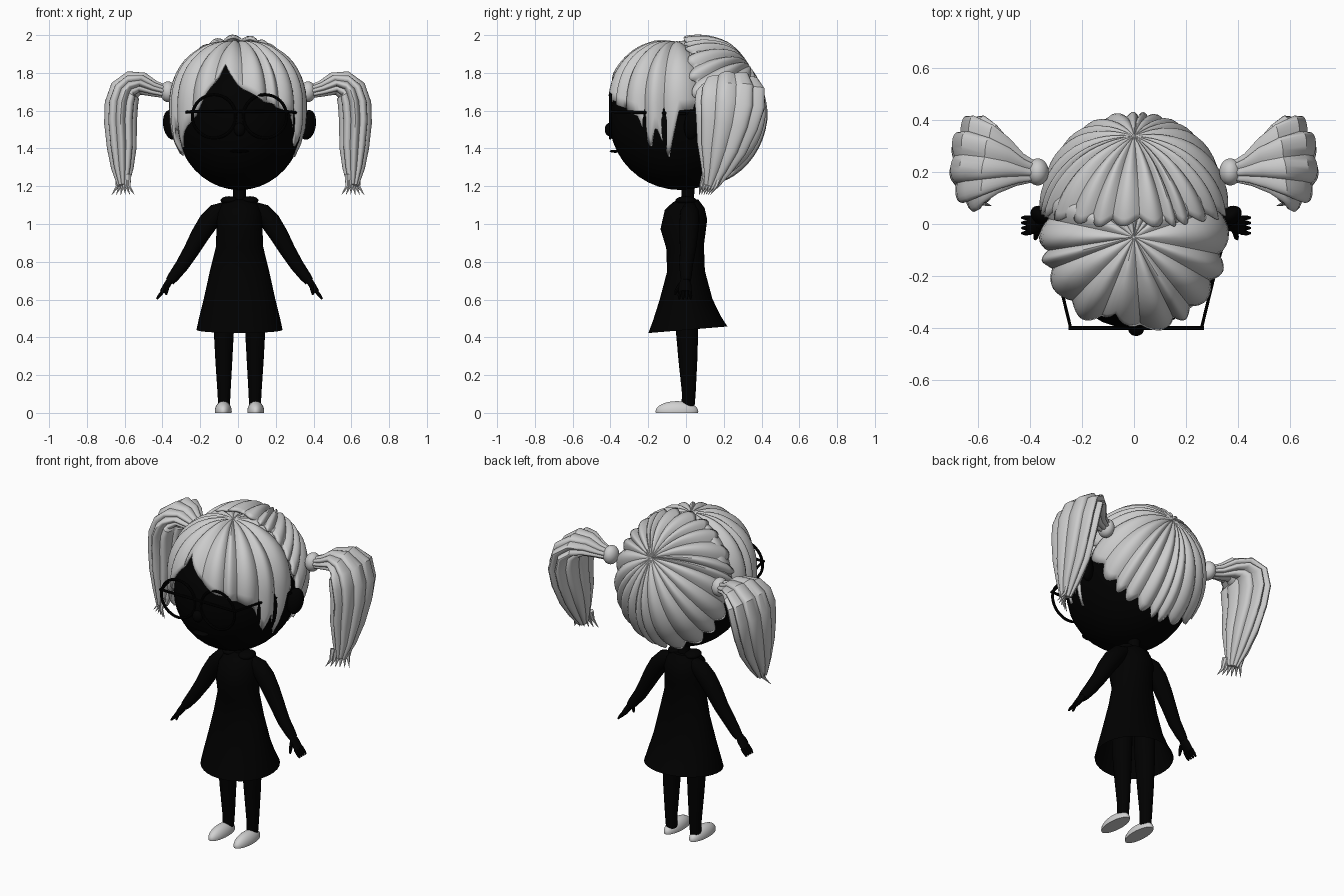
import bpy, bmesh, math
from mathutils import Vector

if "Cube" in bpy.data.objects:
    bpy.data.objects.remove(bpy.data.objects["Cube"])


def material(name, value):
    m = bpy.data.materials.new(name)
    m.use_nodes = True
    color = (value, value, value, 1)
    m.diffuse_color = color
    m.node_tree.nodes["Principled BSDF"].inputs["Base Color"].default_value = color
    return m


BLACK = material("black", 0.0)
HAIR = material("light grey hair", 0.6)
SHOE = material("pale grey shoes", 0.64)
parts = []


def finish(name, bm, mat):
    bmesh.ops.remove_doubles(bm, verts=bm.verts, dist=0.0001)
    bmesh.ops.recalc_face_normals(bm, faces=bm.faces)
    me = bpy.data.meshes.new(name)
    bm.to_mesh(me)
    bm.free()
    me.materials.append(mat)
    ob = bpy.data.objects.new(name, me)
    bpy.context.collection.objects.link(ob)
    parts.append(ob)
    return ob


def loft(name, rings, mat, caps=(False, False)):
    """Skin a list of closed rings of points."""
    bm = bmesh.new()
    rows = [[bm.verts.new(p) for p in ring] for ring in rings]
    n = len(rows[0])
    for a, b in zip(rows, rows[1:]):
        for i in range(n):
            j = (i + 1) % n
            bm.faces.new((a[i], a[j], b[j], b[i]))
    for cap, row in zip(caps, (rows[0], rows[-1])):
        if cap:
            bm.faces.new(row)
    return finish(name, bm, mat)


def tube(name, path, mat, ref=(0, 1, 0), sides=20, lobes=0, depth=0, caps=(True, True)):
    """Path of (x, y, z, half width along ref, half thickness); lobes flute the section."""
    centres = [Vector(p[:3]) for p in path]
    ref = Vector(ref)
    rings = []
    for i, (c, p) in enumerate(zip(centres, path)):
        t = (centres[min(i + 1, len(path) - 1)] - centres[max(i - 1, 0)]).normalized()
        v = t.cross(ref).normalized()
        u = v.cross(t)
        ring = []
        for k in range(sides):
            a = math.tau * k / sides
            r = 1 - depth * (1 - abs(math.sin(a * lobes / 2))) if lobes else 1
            ring.append(c + u * (p[3] * r * math.cos(a)) + v * (p[4] * r * math.sin(a)))
        rings.append(ring)
    return loft(name, rings, mat, caps)


def ball(name, centre, radii, mat, flat_base=False):
    bm = bmesh.new()
    bmesh.ops.create_uvsphere(bm, u_segments=32, v_segments=20, radius=1)
    for v in bm.verts:
        v.co = Vector(centre) + Vector(a * b for a, b in zip(v.co, radii))
        if flat_base:
            v.co.z = max(v.co.z, 0)
    return finish(name, bm, mat)


def lookup(table, x):
    for (x0, y0), (x1, y1) in zip(table, table[1:]):
        if x <= x1:
            return y0 + (y1 - y0) * (x - x0) / (x1 - x0)
    return table[-1][1]


def hair_cap(name, strands, point, steps=14, per=8):
    """Fluted shell of uneven strands from a crown; point(angle, t, lobe) places it."""
    n = strands * per
    rings = []
    for s in range(steps + 1):
        ring = []
        for i in range(n):
            b = math.tau * i / n - math.pi
            a = b + 0.09 * math.sin(3 * b + 1) + 0.04 * math.sin(7 * b)
            a = (a + math.pi) % math.tau - math.pi
            ring.append(point(a, max(s / steps, 0.005), abs(math.sin(b * strands / 2))))
        rings.append(ring)
    ob = loft(name, rings, HAIR, (True, False))
    mod = ob.modifiers.new("thickness", "SOLIDIFY")
    mod.thickness = 0.015
    return ob


# Fringe: lower edge height by angle from the front
EDGE = [(-180, 1.85), (-130, 1.62), (-92, 1.6), (-82, 1.35), (-73, 1.52), (-65, 1.4),
        (-54, 1.5), (-35, 1.62), (-14, 1.84), (3, 1.72), (20, 1.66), (45, 1.6),
        (56, 1.57), (65, 1.4), (73, 1.52), (82, 1.35), (92, 1.6), (130, 1.62), (180, 1.85)]


def fringe(a, t, lobe):
    k = 2.2
    height = lookup(EDGE, math.degrees(a)) - 1.62
    u = height / (0.345 if height > 0 else 0.5)
    theta = t * math.acos(math.copysign(abs(u) ** (k / 2), u))
    c = math.cos(theta)
    up = math.copysign(abs(c) ** (2 / k), c)
    out = math.sin(theta) ** (2 / k)
    out *= 0.965 + 0.085 * lobe * min(1, 2 * t)
    z = 1.62 + up * (0.345 if up > 0 else 0.5) + 0.02 * lobe * min(1, 4 * t) * max(up, 0)
    return Vector((0.348 * out * math.sin(a), -0.05 - 0.36 * out * math.cos(a), z))


hair_cap("front_hair", 17, fringe)

# Back hair: strands around a tilted crown
CROWN = Vector((0, 0.79, 0.61))
FORWARD = Vector((0, -0.61, 0.79))
REACH = [(0, 62), (45, 70), (90, 92), (135, 100), (180, 104)]


def back(a, t, lobe):
    theta = math.radians(lookup(REACH, abs(math.degrees(a)))) * t * (0.93 + 0.07 * lobe)
    side = FORWARD * math.cos(a) + Vector((1, 0, 0)) * math.sin(a)
    d = CROWN * math.cos(theta) + side * math.sin(theta)
    d *= 0.965 + 0.06 * lobe * min(1, 2.5 * t)
    return Vector((0.355 * d.x, 0.06 + 0.365 * d.y, 1.6 + 0.395 * d.z))


hair_cap("back_hair", 24, back)

# Head and face
ball("head", (0, -0.03, 1.55), (0.338, 0.375, 0.37), BLACK)
ball("nose", (0, -0.405, 1.5), (0.03, 0.025, 0.035), BLACK)
ball("mouth", (0, -0.375, 1.385), (0.05, 0.03, 0.008), BLACK)
tube("neck", [(0, 0.01, 1.08, 0.045, 0.045), (0, 0.01, 1.14, 0.033, 0.033),
              (0, 0.01, 1.22, 0.036, 0.036)], BLACK)

# Dress, open below
tube("dress", [(0, 0.01, 0.44, 0.21, 0.228), (0, 0.005, 0.5, 0.18, 0.215),
               (0, 0, 0.6, 0.14, 0.19), (0, 0, 0.75, 0.1, 0.157),
               (0, -0.005, 0.88, 0.1, 0.125), (0, -0.015, 0.97, 0.12, 0.122),
               (0, 0, 1.05, 0.115, 0.118), (0, 0.015, 1.1, 0.085, 0.098),
               (0, 0.015, 1.13, 0.05, 0.065)], BLACK, sides=32, caps=(False, True))

# Glasses front
tube("glasses_bridge", [(-0.26, -0.4, 1.595, 0.008, 0.008), (0.26, -0.4, 1.595, 0.008, 0.008)],
     BLACK, sides=8)

for s, label in ((1, "left"), (-1, "right")):
    # Glasses
    bpy.ops.mesh.primitive_torus_add(major_radius=0.115, minor_radius=0.008, major_segments=32,
                                     minor_segments=8, location=(s * 0.135, -0.4, 1.57),
                                     rotation=(math.pi / 2, 0, 0))
    rim = bpy.context.object
    rim.name = label + "_glasses_rim"
    rim.data.materials.append(BLACK)
    parts.append(rim)
    tube(label + "_glasses_arm", [(s * 0.25, -0.405, 1.595, 0.008, 0.006),
         (s * 0.295, -0.22, 1.59, 0.008, 0.006), (s * 0.355, 0, 1.585, 0.008, 0.006)],
         BLACK, ref=(0, 0, 1), sides=8)

    # Ear
    ear = ball(label + "_ear", (0, 0, 0), (0.048, 0.035, 0.08), BLACK)
    ear.location = (s * 0.36, 0.03, 1.525)
    ear.rotation_euler = (0, s * 0.2, s * 0.6)

    # Collar
    ball(label + "_collar", (s * 0.055, 0, 1.125), (0.045, 0.055, 0.022), BLACK)

    # Arm and hand
    tube(label + "_arm", [(s * x, y, z, r, r) for x, y, z, r in (
        (0.07, 0.02, 1.085, 0.035), (0.12, 0.02, 1.06, 0.05), (0.165, 0.018, 1.01, 0.053),
        (0.21, 0.014, 0.94, 0.049), (0.255, 0.01, 0.86, 0.042), (0.305, 0, 0.78, 0.036),
        (0.35, 0, 0.72, 0.03), (0.37, 0, 0.695, 0.024))], BLACK)
    tube(label + "_palm", [(s * x, -0.005, z, w, t) for x, z, w, t in (
        (0.36, 0.715, 0.02, 0.018), (0.385, 0.675, 0.034, 0.018),
        (0.41, 0.64, 0.034, 0.014))], BLACK)
    for f in range(4):
        y = -0.032 + f * 0.018
        tube(label + "_finger", [(s * 0.405, y, 0.645, 0.01, 0.01),
             (s * 0.425, y * 1.1, 0.62, 0.009, 0.009),
             (s * 0.438, y * 1.1, 0.603, 0.005, 0.005)], BLACK, sides=8)
    tube(label + "_thumb", [(s * 0.38, -0.03, 0.68, 0.012, 0.012),
         (s * 0.385, -0.05, 0.65, 0.01, 0.01), (s * 0.388, -0.058, 0.625, 0.005, 0.005)],
         BLACK, sides=8)

    # Leg and shoe
    tube(label + "_leg", [(s * 0.082, 0.01, 0.03, 0.035, 0.031), (s * 0.082, 0.015, 0.1, 0.036, 0.034),
         (s * 0.083, 0.01, 0.28, 0.05, 0.045), (s * 0.083, 0.005, 0.45, 0.06, 0.054),
         (s * 0.08, 0, 0.75, 0.065, 0.06)], BLACK)
    ball(label + "_shoe", (s * 0.086, -0.048, 0.008), (0.045, 0.113, 0.054), SHOE, True)

    # Pigtail with its tie and loose tips
    ball(label + "_hair_tie", (s * 0.37, 0.2, 1.7), (0.042, 0.052, 0.055), HAIR)
    tube(label + "_pigtail", [(s * x, y, z, w, t) for x, y, z, w, t in (
        (0.38, 0.2, 1.7, 0.04, 0.035), (0.44, 0.21, 1.715, 0.065, 0.043),
        (0.5, 0.225, 1.742, 0.11, 0.06), (0.555, 0.235, 1.74, 0.155, 0.075),
        (0.597, 0.24, 1.705, 0.185, 0.085), (0.618, 0.235, 1.63, 0.19, 0.09),
        (0.622, 0.22, 1.53, 0.17, 0.088), (0.615, 0.19, 1.4, 0.135, 0.08),
        (0.612, 0.16, 1.29, 0.085, 0.06), (0.608, 0.13, 1.2, 0.04, 0.03))],
         HAIR, sides=72, lobes=9, depth=0.18)
    for i in range(6):
        k = (i - 2.5) / 2.5
        tube(label + "_loose_tip", [(s * (0.608 + 0.03 * k), 0.14 + 0.04 * k, 1.26, 0.018, 0.015),
             (s * (0.608 + 0.03 * k), 0.12 + 0.04 * k, 1.2, 0.01, 0.01),
             (s * (0.608 + 0.06 * k), 0.1 + 0.03 * k, 1.155, 0.001, 0.001)], HAIR, sides=6)

# The body sits slightly to its left of the pigtails' centre
for ob in parts:
    if ob.data.materials[0] != HAIR:
        ob.location.x += 0.008

# Smooth shading with sharp strand edges
bpy.ops.object.select_all(action="DESELECT")
for ob in parts:
    ob.select_set(True)
bpy.context.view_layer.objects.active = parts[0]
bpy.ops.object.shade_smooth_by_angle(angle=math.radians(35))
